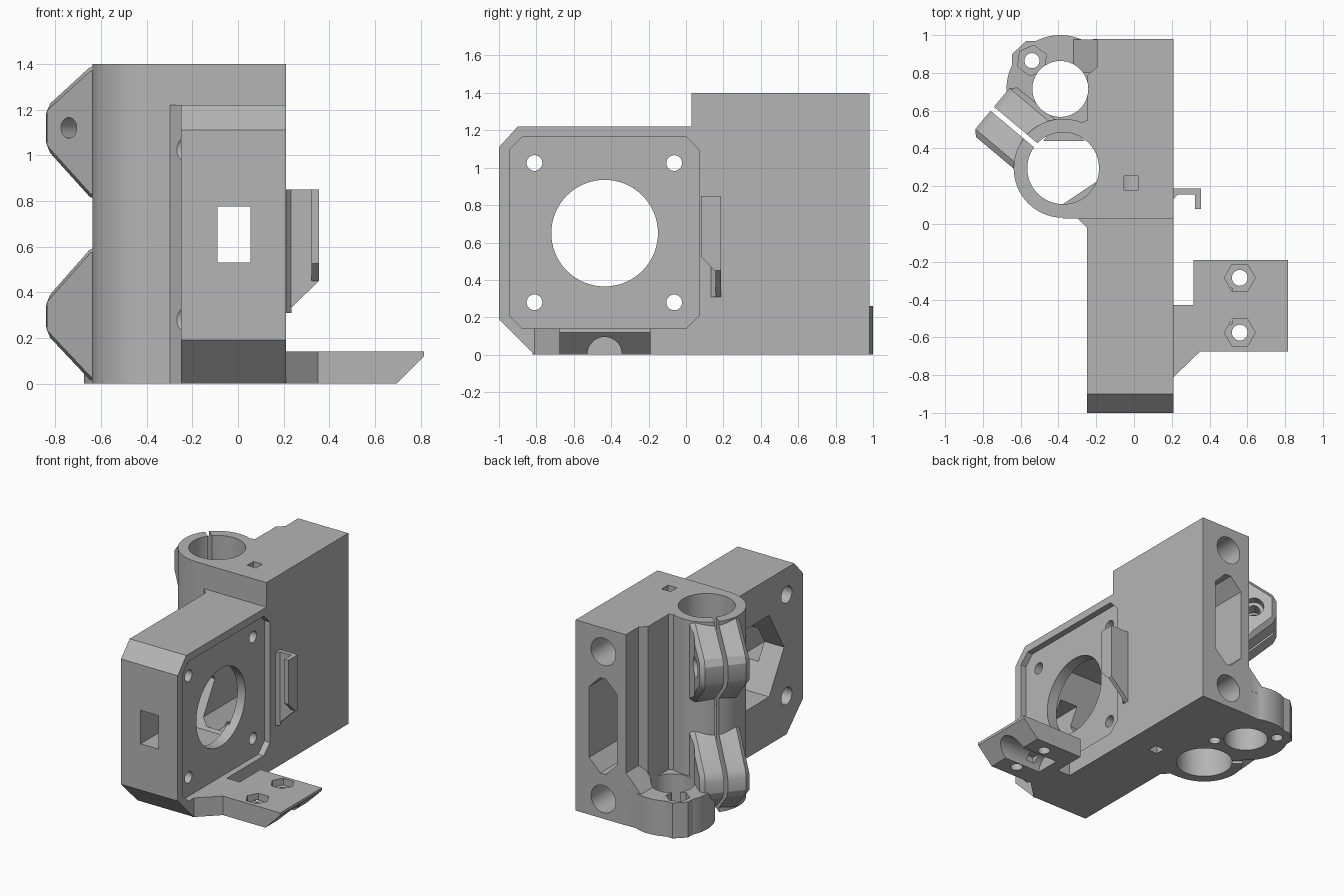
import bpy, bmesh, math
from mathutils import Matrix

cube = bpy.data.objects.get("Cube")
if cube:
    bpy.data.objects.remove(cube, do_unlink=True)

grey = bpy.data.materials.new("matte grey plastic")
grey.use_nodes = True
COLOUR = (0.46, 0.46, 0.46, 1)
grey.diffuse_color = COLOUR
grey.node_tree.nodes["Principled BSDF"].inputs["Base Color"].default_value = COLOUR

AXES = {"x": lambda a, b, h: (h, a, b),
        "y": lambda a, b, h: (a, h, b),
        "z": lambda a, b, h: (a, b, h)}


def prism(name, pts, axis, lo, hi, matrix=None, bevel=0):
    """Extrude a 2D outline along one axis."""
    bm = bmesh.new()
    rings = [[bm.verts.new(AXES[axis](a, b, h)) for a, b in pts] for h in (lo, hi)]
    bm.faces.new(rings[0])
    bm.faces.new(rings[1])
    n = len(pts)
    for i in range(n):
        j = (i + 1) % n
        bm.faces.new((rings[0][i], rings[0][j], rings[1][j], rings[1][i]))
    bmesh.ops.recalc_face_normals(bm, faces=bm.faces)
    if bevel:
        bmesh.ops.bevel(bm, geom=bm.edges[:], offset=bevel, segments=1, affect="EDGES")
    if matrix:
        bm.transform(matrix)
    bmesh.ops.recalc_face_normals(bm, faces=bm.faces)
    mesh = bpy.data.meshes.new(name)
    bm.to_mesh(mesh)
    bm.free()
    mesh.materials.append(grey)
    ob = bpy.data.objects.new(name, mesh)
    bpy.context.collection.objects.link(ob)
    return ob


def circle(a, b, r, n=56, turn=0.0):
    return [(a + r * math.cos(turn + math.tau * i / n),
             b + r * math.sin(turn + math.tau * i / n)) for i in range(n)]


def rect(a0, a1, b0, b1, c=0.0):
    """Rectangle, with optional corner chamfers."""
    if not c:
        return [(a0, b0), (a1, b0), (a1, b1), (a0, b1)]
    return [(a0 + c, b0), (a1 - c, b0), (a1, b0 + c), (a1, b1 - c),
            (a1 - c, b1), (a0 + c, b1), (a0, b1 - c), (a0, b0 + c)]


def combine(target, op, *args, **kw):
    """Boolean a helper prism into the target and drop the helper."""
    tool = prism("helper", *args, **kw)
    tool.hide_render = True
    mod = target.modifiers.new("combine", "BOOLEAN")
    mod.operation = op
    mod.solver = "EXACT"
    mod.object = tool
    bpy.context.view_layer.objects.active = target
    bpy.ops.object.modifier_apply(modifier=mod.name)
    bpy.data.objects.remove(tool, do_unlink=True)


def add(target, *args, **kw):
    combine(target, "UNION", *args, **kw)


def cut(target, *args, **kw):
    combine(target, "DIFFERENCE", *args, **kw)


TUBE = (-0.375, 0.295)
NUT = (-0.39, 0.715)
MOTOR = (-0.435, 0.65)
LUG = (-0.54, 0.865)

# Clamp frame: local x runs out along the slit, local y across it
clamp = Matrix.Translation((*TUBE, 0)) @ Matrix.Rotation(math.radians(140), 4, "Z")

# Rod block, motor box and bearing tube
body = prism("carriage_body", [(0.21, 0.03), (0.21, 0.98), (-0.197, 0.98), (-0.197, 0.83),
                               (-0.245, 0.79), (-0.245, 0.55), (-0.375, 0.5), (-0.375, 0.03)],
             "z", 0, 1.4)
add(body, [(-0.81, 0), (0.2, 0), (0.2, 1.22), (-0.9, 1.22), (-1, 1.11), (-1, 0.19)],
    "x", -0.25, 0.21)
add(body, [(-0.3, 0.033), (-0.25, -0.02), (-0.2, -0.02), (-0.2, 0.1), (-0.3, 0.1)],
    "z", 0, 1.22)
add(body, circle(*TUBE, 0.262, 72), "z", 0, 1.4)

# Lead screw nut flange with its lug and ramp
add(body, circle(*NUT, 0.285, 72), "z", 0, 0.26)
add(body, [(-0.15, 0.98), (-0.5, 0.97), (-0.57, 0.97), (-0.645, 0.9), (-0.645, 0.82),
           (-0.665, 0.73), (-0.5, 0.55), (-0.15, 0.5)], "z", 0, 0.26)
add(body, [(-0.32, 0.2), (-0.32, 0.26), (-0.19, 0.39), (-0.15, 0.39), (-0.15, 0.2)],
    "y", 0.8, 0.978)

# Clamp ears
for zs in ((0.8, 1.03, 1.21, 1.4), (0.0, 0.22, 0.37, 0.605)):
    b0, b1, b2, b3 = zs
    ear = [(0.05, b0), (0.22, b0), (0.49, b1), (0.49, b2), (0.22, b3), (0.05, b3)]
    add(body, ear, "y", -0.172, 0.17, matrix=clamp, bevel=0.03)

# Bearing bore, clamp slit and clamp bolts
cut(body, circle(*TUBE, 0.19, 72), "z", -0.1, 1.5)
cut(body, rect(0.1, 0.7, -0.014, 0.014), "z", -0.1, 1.5, matrix=clamp)
for z in (1.12, 0.295):
    cut(body, circle(0.335, z, 0.045, 32), "y", -0.4, 0.3, matrix=clamp)
    cut(body, circle(0.335, z, 0.07, 32), "y", -0.4, -0.11, matrix=clamp)
    cut(body, circle(0.335, z, 0.075, 6), "y", 0.11, 0.3, matrix=clamp)

# Flange bore, nut trap and screw holes
cut(body, circle(*NUT, 0.148, 56), "z", -0.1, 1.5)
cut(body, circle(*LUG, 0.04, 24), "z", -0.1, 0.5)
cut(body, circle(*LUG, 0.082, 6, 0.4), "z", 0.17, 0.5)
cut(body, circle(-0.24, 0.565, 0.04, 24), "z", -0.1, 0.2)

# Rod sockets and their square vents
for z, v0, v1 in ((0.145, -0.1, 0.15), (1.226, 1.22, 1.5)):
    cut(body, circle(-0.015, z, 0.1, 40), "y", 0.15, 1.1)
    cut(body, rect(-0.052, 0.021, 0.18, 0.253), "z", v0, v1)

# Belt passage and front window
cut(body, rect(-0.125, 0.1, 0.33, 1.03, 0.09), "y", -0.25, 1.1)
cut(body, rect(-0.09, 0.055, 0.53, 0.775), "y", -1.1, -0.4)

# Motor seat, pulley bore, hexagonal cavity and motor screws
cut(body, rect(-0.945, 0.07, 0.14, 1.165, 0.07), "x", 0.165, 0.3)
cut(body, circle(*MOTOR, 0.285, 72), "x", 0, 0.3)
cut(body, circle(*MOTOR, 0.345, 6), "x", -0.3, 0.085)
for y in (-0.81, -0.063):
    for z in (0.28, 1.025):
        cut(body, circle(y, z, 0.042, 32), "x", 0, 0.3)
        cut(body, circle(y, z, 0.062, 32), "x", -0.4, 0.1)

# Bearing stops inside the bore
stop_a = prism("bearing_stop_front", [(-0.19, 0.23), (-0.385, 0.1), (-0.31, 0.09), (-0.21, 0.17)],
               "z", 0.6, 0.72)
stop_b = prism("bearing_stop_rear", [(-0.48, 0.44), (-0.26, 0.44), (-0.31, 0.49), (-0.44, 0.49)],
               "z", 0.6, 0.72)

# Cable tray: plan outline, sloped end, groove and nut traps
tray = prism("cable_tray", [(0.2, -0.82), (0.21, -0.81), (0.35, -0.675), (0.815, -0.675),
                            (0.815, -0.19), (0.315, -0.19), (0.315, -0.43), (0.2, -0.43)],
             "z", 0, 0.14)
cut(tray, [(0.685, -0.01), (0.815, 0.12), (0.9, 0.12), (0.9, -0.01)], "y", -1, 0)
cut(tray, circle(-0.435, 0.003, 0.092, 40), "x", 0.4, 0.9)
cut(tray, rect(0.45, 0.52, 0.045, 0.095), "y", -0.53, -0.34)
for y in (-0.575, -0.285):
    cut(tray, circle(0.56, y, 0.042, 24), "z", -0.1, 0.3)
    cut(tray, circle(0.56, y, 0.082, 6), "z", 0.09, 0.3)

# Cable hook on the side wall
hook = prism("cable_hook", [(0.2, 0.3), (0.21, 0.31), (0.355, 0.45), (0.355, 0.85), (0.2, 0.85)],
             "y", 0.157, 0.188)
add(hook, [(0.08, 0.525), (0.155, 0.45), (0.17, 0.45), (0.17, 0.85), (0.08, 0.85)],
    "x", 0.322, 0.355)
add(hook, [(0.2, 0.135), (0.212, 0.135), (0.235, 0.16), (0.2, 0.16)], "z", 0.31, 0.85)

for ob in (body, tray, hook, stop_a, stop_b):
    bpy.ops.object.select_all(action="DESELECT")
    ob.select_set(True)
    bpy.context.view_layer.objects.active = ob
    bpy.ops.object.shade_smooth_by_angle(angle=math.radians(25))
